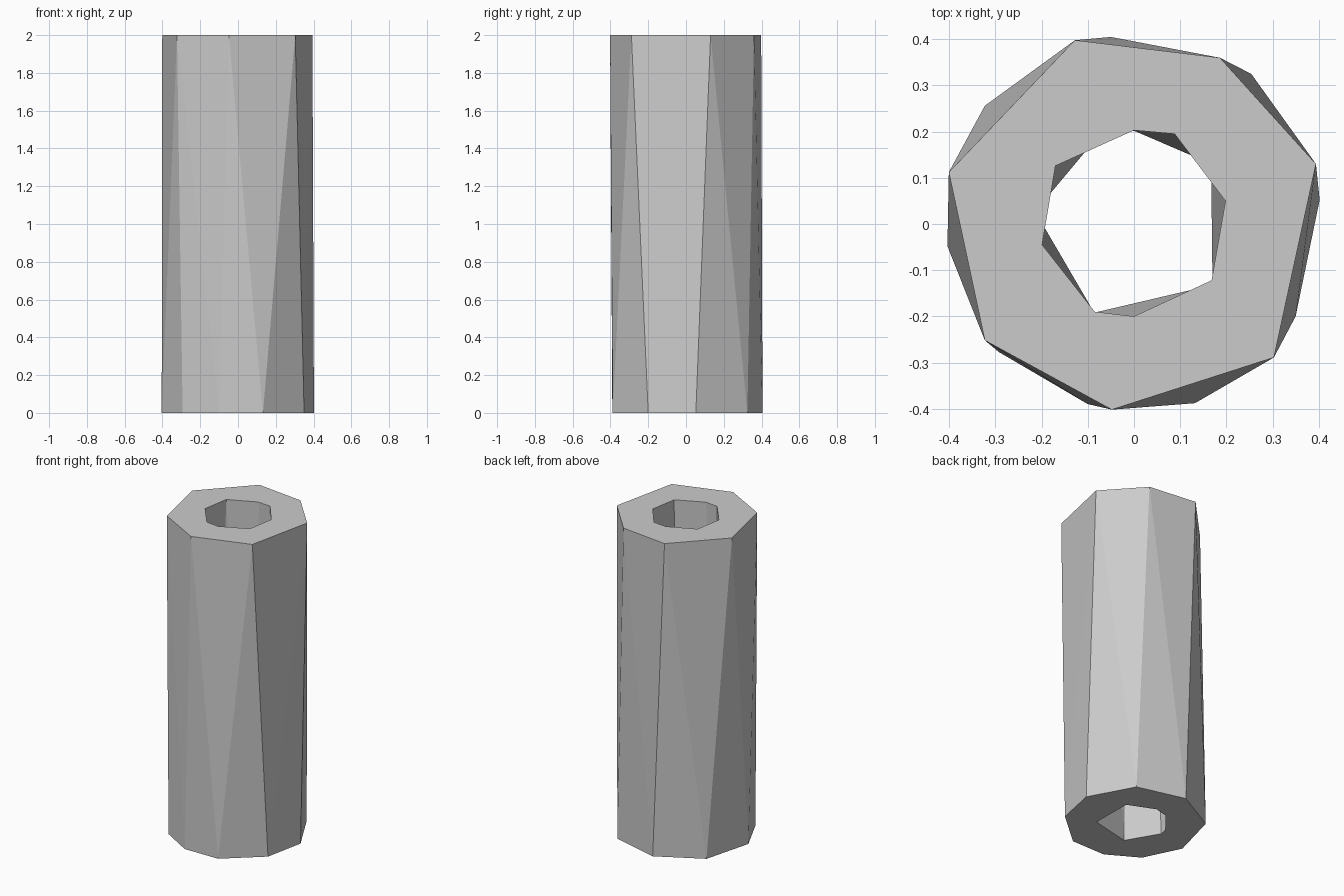
import bpy, bmesh

if "Cube" in bpy.data.objects:
    bpy.data.objects.remove(bpy.data.objects["Cube"])

HEIGHT = 2.0
# Cross-sections: the tube changes from one irregular polygon to another
outer_top = [(-.128, .398), (.186, .36), (.394, .13), (.303, -.289),
             (-.048, -.402), (-.323, -.252), (-.401, .112)]
outer_bottom = [(-.05, .405), (.254, .325), (.402, .052), (.35, -.2), (.132, -.388),
                (-.1, -.39), (-.293, -.277), (-.404, -.048), (-.323, .256)]
inner_top = [(0, .203), (.088, .195), (.198, .05), (.168, -.122),
             (0, -.2), (-.085, -.19), (-.199, -.045), (-.17, .126)]
inner_bottom = [(0, .202), (.167, .13), (.17, -.132), (-.086, -.192),
                (-.2, .003), (-.193, .052), (-.085, .181)]


def add_wall(bm, bottom, top):
    """Stretch a triangulated skin between two convex outlines, open at the ends."""
    verts = [bm.verts.new((x, y, 0)) for x, y in bottom]
    verts += [bm.verts.new((x, y, HEIGHT)) for x, y in top]
    bmesh.ops.convex_hull(bm, input=verts)
    own = set(verts)
    caps = [f for f in bm.faces if own.issuperset(f.verts)
            and len({round(v.co.z, 4) for v in f.verts}) == 1]
    bmesh.ops.delete(bm, geom=caps, context='FACES')


bm = bmesh.new()
# Outer and inner walls
add_wall(bm, outer_bottom, outer_top)
add_wall(bm, inner_bottom, inner_top)
bmesh.ops.delete(bm, geom=[e for e in bm.edges if not e.link_faces], context='EDGES')

# Flat ring-shaped ends
for z in (0, HEIGHT):
    rim = [e for e in bm.edges if e.is_boundary
           and all(abs(v.co.z - z) < 1e-4 for v in e.verts)]
    bmesh.ops.triangle_fill(bm, edges=rim, use_beauty=True, normal=(0, 0, 1))
bmesh.ops.recalc_face_normals(bm, faces=bm.faces[:])

mesh = bpy.data.meshes.new("faceted_tube")
bm.to_mesh(mesh)
bm.free()
bpy.context.collection.objects.link(bpy.data.objects.new("faceted_tube", mesh))
